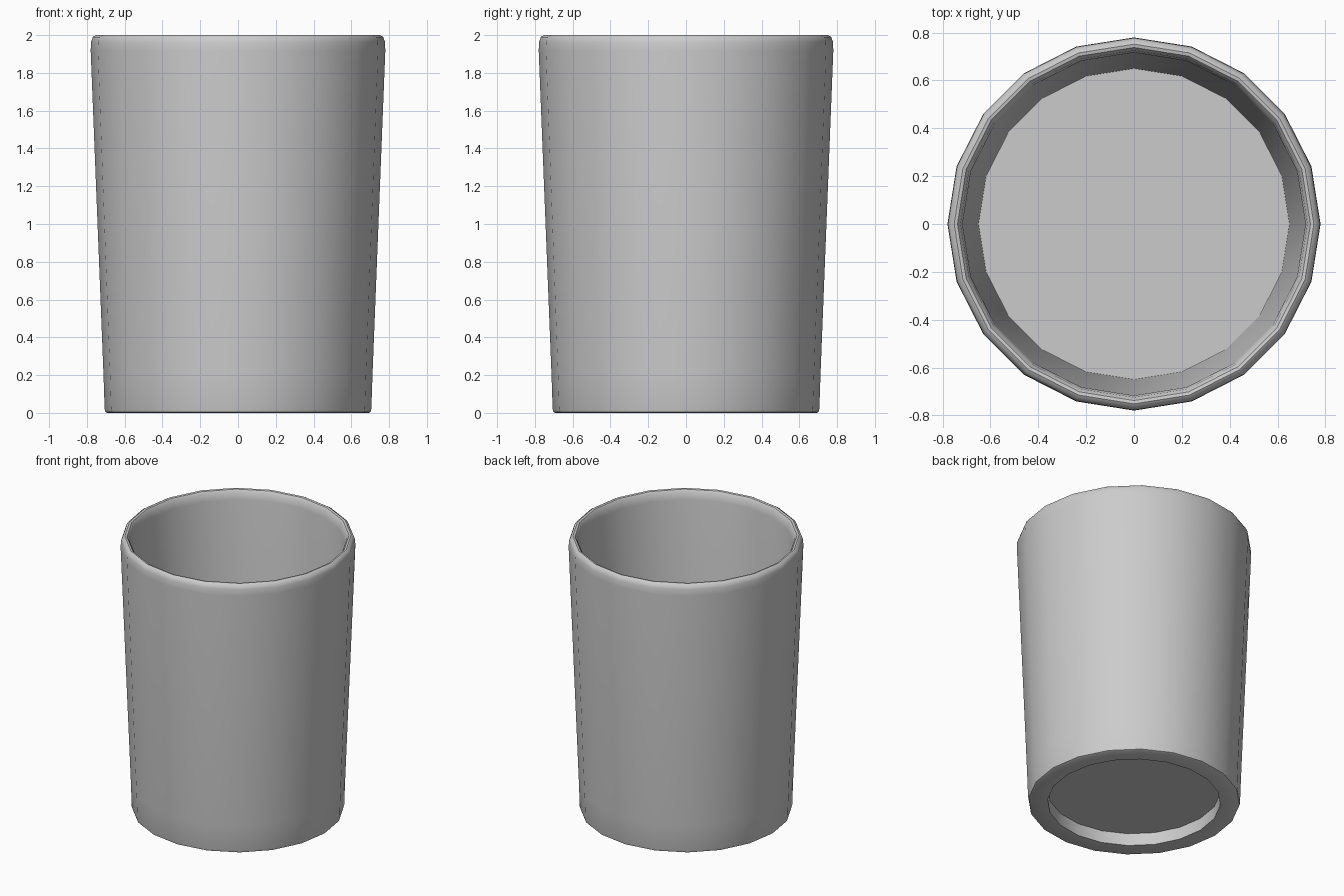
import bpy, bmesh
from math import cos, sin, pi, radians

if "Cube" in bpy.data.objects:
    bpy.data.objects.remove(bpy.data.objects["Cube"])

SIDES = 20

# Cup profile (radius, z): recessed base, outer wall, rounded rim, inner wall, floor
profile = [(0.575, 0.09), (0.575, 0.0), (0.692, 0.0), (0.702, 0.005), (0.706, 0.02),
           (0.712, 0.2), (0.78, 1.92), (0.778, 1.965), (0.769, 1.99), (0.752, 2.0),
           (0.738, 1.997), (0.725, 1.98), (0.717, 1.93), (0.65, 0.2)]

bm = bmesh.new()
rings = [[bm.verts.new((r * cos(2 * pi * i / SIDES), r * sin(2 * pi * i / SIDES), z))
          for i in range(SIDES)] for r, z in profile]

# Walls between neighbouring rings
for a, b in zip(rings, rings[1:]):
    for i in range(SIDES):
        j = (i + 1) % SIDES
        bm.faces.new((a[i], a[j], b[j], b[i]))

# Underside of the base and inner floor
bm.faces.new(rings[0][::-1])
bm.faces.new(rings[-1])
bmesh.ops.recalc_face_normals(bm, faces=bm.faces)

mesh = bpy.data.meshes.new("cup")
bm.to_mesh(mesh)
bm.free()
cup = bpy.data.objects.new("cup", mesh)
bpy.context.collection.objects.link(cup)

# Smooth walls with crisp base edges
bpy.context.view_layer.objects.active = cup
cup.select_set(True)
bpy.ops.object.shade_smooth_by_angle(angle=radians(40))
